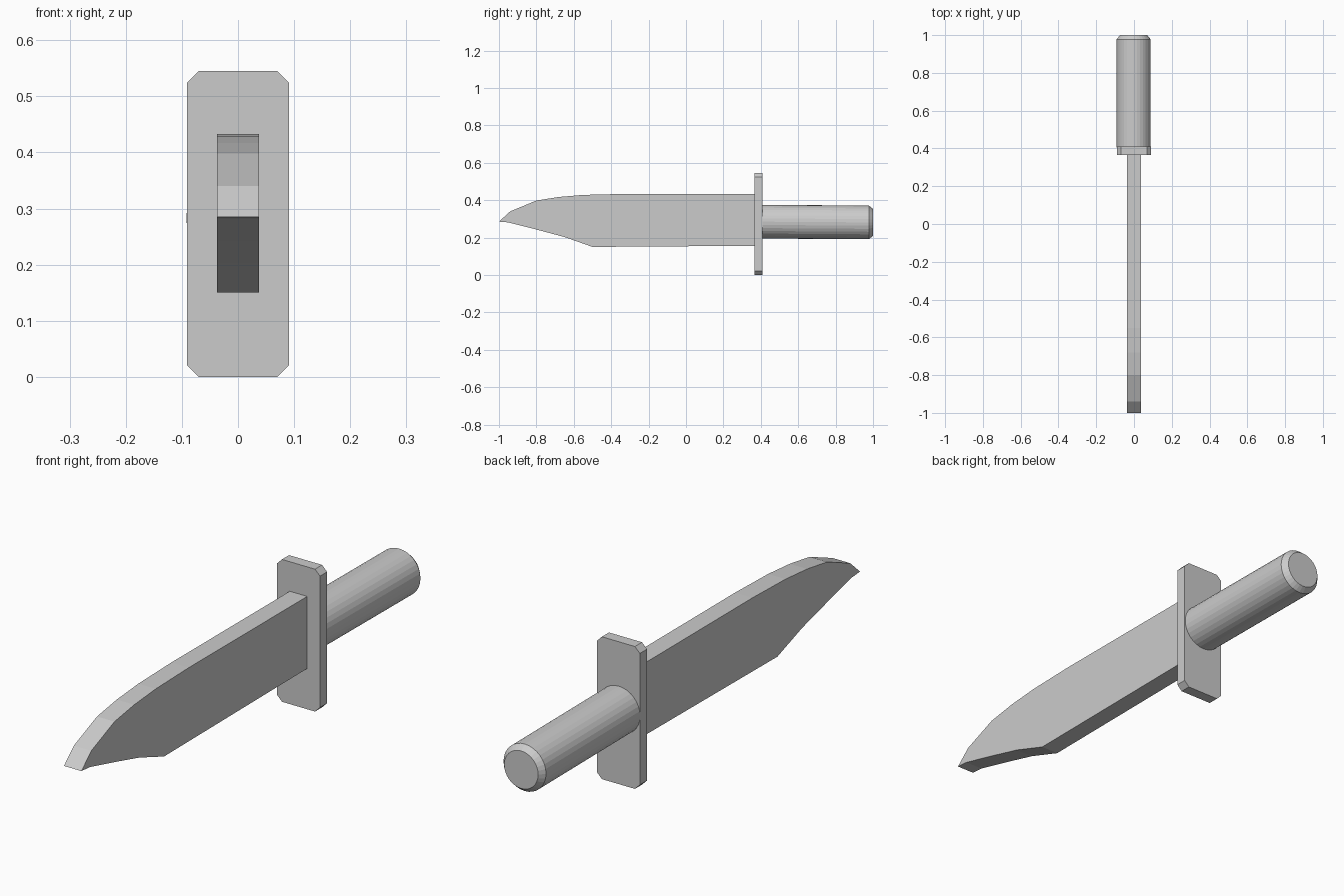
import bpy, bmesh
from math import cos, sin, tau

if "Cube" in bpy.data.objects:
    bpy.data.objects.remove(bpy.data.objects["Cube"])


def loft(name, rings):
    """Skin matching rings of 3D points and cap both ends."""
    bm = bmesh.new()
    loops = [[bm.verts.new(p) for p in ring] for ring in rings]
    n = len(loops[0])
    for a, b in zip(loops, loops[1:]):
        for i in range(n):
            j = (i + 1) % n
            bm.faces.new((a[i], a[j], b[j], b[i]))
    bm.faces.new(loops[0][::-1])
    bm.faces.new(loops[-1])
    bmesh.ops.recalc_face_normals(bm, faces=bm.faces)
    mesh = bpy.data.meshes.new(name)
    bm.to_mesh(mesh)
    bm.free()
    obj = bpy.data.objects.new(name, mesh)
    bpy.context.collection.objects.link(obj)
    return obj


# Blade: side outline (y, z) given an even thickness
blade = [(-1, 0.285), (-0.94, 0.34), (-0.80, 0.398), (-0.68, 0.417),
         (-0.55, 0.428), (-0.35, 0.433), (0.37, 0.432), (0.37, 0.156),
         (-0.50, 0.15), (-0.65, 0.203), (-0.80, 0.243), (-0.95, 0.281)]
loft("blade", [[(x, y, z) for y, z in blade] for x in (-0.037, 0.037)])

# Guard: upright plate with clipped corners
w, h, c, mid = 0.091, 0.2725, 0.021, 0.2725
quarter = [(w, h - c), (w - c, h)]
guard = (quarter + [(-x, z) for x, z in quarter[::-1]]
         + [(-x, -z) for x, z in quarter] + [(x, -z) for x, z in quarter[::-1]])
loft("guard", [[(x, y, mid + z) for x, z in guard] for y in (0.366, 0.409)])

# Handle: round grip with a bevelled end, drooping very slightly
sections = [(0.405, 0.285, 0.09), (0.978, 0.281, 0.09), (1.0, 0.281, 0.072)]
loft("handle", [[(-0.002 + r * cos(tau * i / 32), y, z + r * sin(tau * i / 32))
                 for i in range(32)] for y, z, r in sections])
